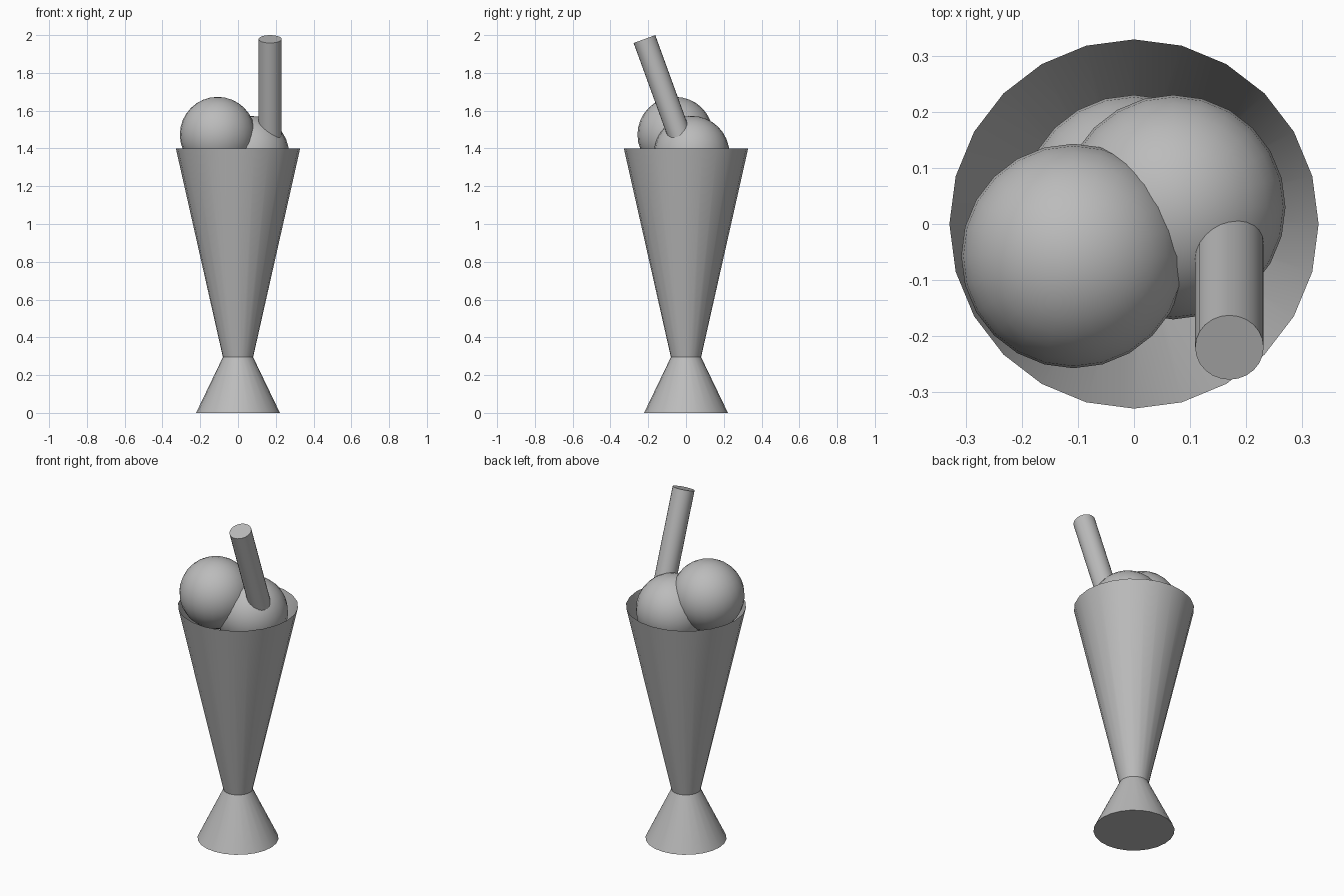
import bpy
import math
from mathutils import Vector

cube = bpy.data.objects.get("Cube")
if cube:
    bpy.data.objects.remove(cube, do_unlink=True)

SIDES = 24
GREY = (0.5, 0.5, 0.5, 1)

grey = bpy.data.materials.new("plain grey")
grey.use_nodes = True
grey.diffuse_color = GREY
grey.node_tree.nodes["Principled BSDF"].inputs["Base Color"].default_value = GREY


def finish(name):
    """Name the active object, colour it and smooth its rounded faces."""
    part = bpy.context.object
    part.name = name
    part.data.materials.append(grey)
    bpy.ops.object.shade_smooth_by_angle(angle=math.radians(35))
    return part


def tapered(name, bottom, top, z0, z1, fill):
    bpy.ops.mesh.primitive_cone_add(
        vertices=SIDES, radius1=bottom, radius2=top, depth=z1 - z0,
        end_fill_type=fill, location=(0, 0, (z0 + z1) / 2))
    return finish(name)


def scoop(name, centre):
    bpy.ops.mesh.primitive_uv_sphere_add(
        segments=SIDES, ring_count=16, radius=0.2, location=centre)
    return finish(name)


# Flared foot and open, thin-walled glass
STEM_Z, RIM_Z, STEM_R = 0.295, 1.4, 0.08
tapered("foot", 0.222, STEM_R, 0, STEM_Z, 'NGON')
tapered("glass", STEM_R, 0.329, STEM_Z, RIM_Z, 'NOTHING')

# Three scoops, the lowest resting deep in the glass
scoop("upper_scoop", (-0.108, -0.057, 1.473))
scoop("middle_scoop", (0.07, 0.03, 1.372))
scoop("lower_scoop", (0, 0.03, 0.985))

# Straw leaning to the front, its lower end buried in the middle scoop
LENGTH, TILT = 0.7, math.radians(20)
axis = Vector((0, -math.sin(TILT), math.cos(TILT)))
tip = Vector((0.17, -0.22, 1.979))
bpy.ops.mesh.primitive_cylinder_add(
    vertices=SIDES, radius=0.061, depth=LENGTH,
    location=tip - axis * LENGTH / 2, rotation=(TILT, 0, 0))
finish("straw")
